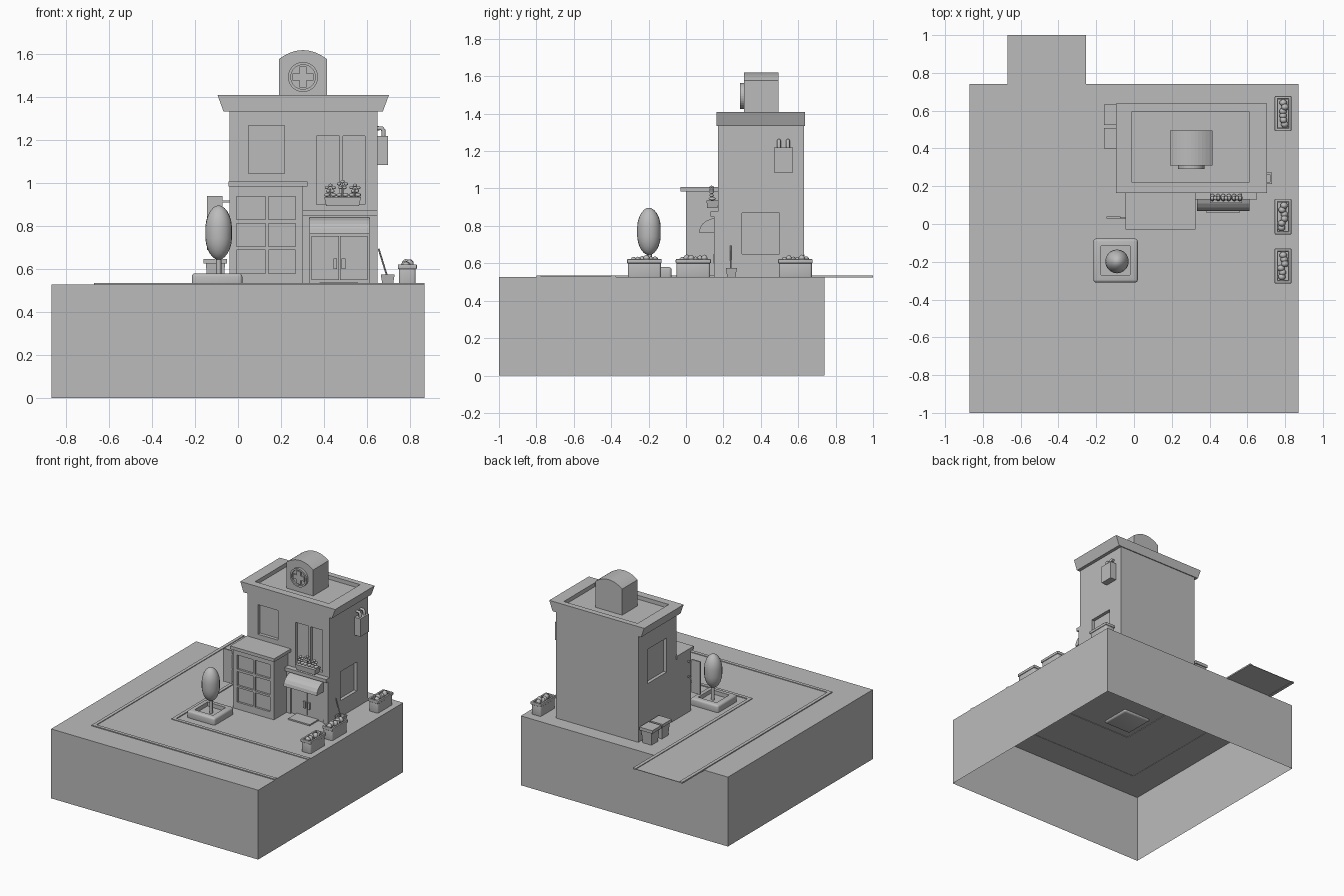
import bpy, bmesh, math, random
from mathutils import Vector

random.seed(4)
scene = bpy.context.scene
if "Cube" in scene.objects:
    bpy.data.objects.remove(scene.objects["Cube"], do_unlink=True)

grey = bpy.data.materials.new("plain_grey")
grey.use_nodes = True
grey.diffuse_color = (0.5, 0.5, 0.5, 1)
grey.node_tree.nodes["Principled BSDF"].inputs["Base Color"].default_value = (0.5, 0.5, 0.5, 1)


def finish(name, bm):
    bmesh.ops.recalc_face_normals(bm, faces=bm.faces)
    mesh = bpy.data.meshes.new(name)
    bm.to_mesh(mesh)
    bm.free()
    mesh.materials.append(grey)
    obj = bpy.data.objects.new(name, mesh)
    scene.collection.objects.link(obj)
    return obj


def activate(obj):
    bpy.ops.object.select_all(action='DESELECT')
    obj.select_set(True)
    bpy.context.view_layer.objects.active = obj


def smooth(obj):
    activate(obj)
    bpy.ops.object.shade_smooth_by_angle(angle=math.radians(40))


def add_box(bm, x, y, z):
    verts = bmesh.ops.create_cube(bm, size=1)["verts"]
    for v in verts:
        v.co = [(r[0] + r[1]) / 2 + c * (r[1] - r[0]) for r, c in zip((x, y, z), v.co)]
    return verts


def box(name, x, y, z, taper=1.0, round_by=0):
    """Box from ranges; taper scales the bottom, round_by bevels every edge."""
    bm = bmesh.new()
    add_box(bm, x, y, z)
    mid = Vector((sum(x) / 2, sum(y) / 2, 0))
    for v in bm.verts:
        if v.co.z < sum(z) / 2:
            v.co.x, v.co.y = mid.x + (v.co.x - mid.x) * taper, mid.y + (v.co.y - mid.y) * taper
    if round_by:
        bmesh.ops.bevel(bm, geom=bm.edges[:], offset=round_by, segments=3, profile=0.5, affect='EDGES')
    obj = finish(name, bm)
    if round_by:
        smooth(obj)
    return obj


def prism(name, points, axis, a, b):
    """Extrude a closed profile from a to b along x or y."""
    bm = bmesh.new()
    place = (lambda p: (a, p[0], p[1])) if axis == 'x' else (lambda p: (p[0], a, p[1]))
    face = bm.faces.new([bm.verts.new(place(p)) for p in points])
    new = bmesh.ops.extrude_face_region(bm, geom=[face])["geom"]
    shift = Vector((b - a, 0, 0)) if axis == 'x' else Vector((0, b - a, 0))
    bmesh.ops.translate(bm, verts=[g for g in new if isinstance(g, bmesh.types.BMVert)], vec=shift)
    return finish(name, bm)


def cut(obj, *holes):
    """Subtract boxes, each given as three ranges."""
    bm = bmesh.new()
    for hole in holes:
        add_box(bm, *hole)
    cutter = finish("cutter", bm)
    cutter.hide_render = True
    mod = obj.modifiers.new("openings", 'BOOLEAN')
    mod.object, mod.operation, mod.solver = cutter, 'DIFFERENCE', 'EXACT'
    activate(obj)
    bpy.ops.object.modifier_apply(modifier=mod.name)
    bpy.data.objects.remove(cutter, do_unlink=True)
    return obj


def rod(name, points, radius):
    curve = bpy.data.curves.new(name, 'CURVE')
    curve.dimensions, curve.bevel_depth, curve.bevel_resolution = '3D', radius, 2
    curve.use_fill_caps = True
    line = curve.splines.new('POLY')
    line.points.add(len(points) - 1)
    for p, co in zip(line.points, points):
        p.co = (*co, 1)
    curve.materials.append(grey)
    obj = bpy.data.objects.new(name, curve)
    scene.collection.objects.link(obj)
    activate(obj)
    bpy.ops.object.convert(target='MESH')
    return obj


def blobs(name, items):
    """Rounded lumps given as (centre, size)."""
    bm = bmesh.new()
    for centre, size in items:
        for v in bmesh.ops.create_icosphere(bm, subdivisions=2, radius=1)["verts"]:
            v.co = Vector(centre) + v.co * Vector(size)
    obj = finish(name, bm)
    smooth(obj)


G = 0.527  # ground level

# Hollow ground block, open below
bm = bmesh.new()
add_box(bm, (-0.87, 0.87), (-1, 0.74), (0, G))
bmesh.ops.delete(bm, geom=[f for f in bm.faces if f.calc_center_median().z < 0.01], context='FACES')
finish("ground_block", bm)

# Bent road with raised kerbs
box("road_long", (-0.67, -0.255), (-0.8, 1), (G - 0.002, G + 0.002))
box("road_short", (-0.255, 0.87), (-0.8, -0.4), (G - 0.002, G + 0.002))
K = (G - 0.004, G + 0.007)
box("outer_kerb_long", (-0.67, -0.645), (-0.8, 1), K)
box("outer_kerb_short", (-0.645, 0.87), (-0.8, -0.775), K)
box("inner_kerb_long", (-0.28, -0.255), (-0.4, 1), K)
box("inner_kerb_short", (-0.255, 0.87), (-0.4, -0.375), K)

# Main building with recessed windows
cut(box("main_building", (-0.04, 0.65), (0.17, 0.63), (G, 1.36)),
    ((0.05, 0.217), (0.1, 0.195), (1.045, 1.27)),
    ((0.365, 0.472), (0.1, 0.195), (0.9, 1.22)),
    ((0.49, 0.592), (0.1, 0.195), (0.9, 1.22)),
    ((0.625, 0.7), (0.3, 0.5), (0.65, 0.87)),
    ((-0.1, -0.015), (0.29, 0.52), (0.93, 1.19)))
cornice = [(-0.068, 1.335), (0.675, 1.335), (0.703, 1.41), (-0.095, 1.41)]
cut(prism("roof_cornice", cornice, 'y', 0.163, 0.637), ((-0.01, 0.61), (0.22, 0.595), (1.38, 1.5)))

# Arched roof sign with round cross emblem
arch = [(0.19, 1.36), (0.415, 1.36)]
arch += [(0.3025 + 0.1125 * t, 1.62 - 0.042 * t * t) for t in [1 - i / 6 for i in range(13)]]
prism("roof_sign", arch, 'y', 0.31, 0.495)


def circle(r):
    return [(0.303 + r * math.cos(i * math.pi / 16), 1.495 + r * math.sin(i * math.pi / 16)) for i in range(32)]


prism("emblem_disc", circle(0.058), 'y', 0.303, 0.312)
bm = bmesh.new()
loops = [[bm.verts.new((x, y, z)) for x, z in circle(r)]
         for r, y in ((0.07, 0.312), (0.07, 0.29), (0.057, 0.29), (0.057, 0.312))]
for a, b in zip(loops, loops[1:] + loops[:1]):
    for i in range(32):
        j = (i + 1) % 32
        bm.faces.new((a[i], a[j], b[j], b[i]))
finish("emblem_ring", bm)
w, l = 0.017, 0.048
quarter = [(l, -w), (l, w), (w, w)]
cross = []
for turn in range(4):
    cross += [(0.303 + x, 1.495 + z) for x, z in quarter]
    quarter = [(-z, x) for x, z in quarter]
prism("emblem_cross", cross, 'y', 0.293, 0.306)

# Front annex with six panes
panes = [(c, (-0.05, 0.015), r) for c in ((-0.007, 0.128), (0.142, 0.267))
         for r in ((0.58, 0.69), (0.705, 0.812), (0.83, 0.937))]
cut(box("annex", (-0.04, 0.302), (0, 0.18), (G, 0.99)), *panes)
box("annex_roof", (-0.045, 0.325), (-0.03, 0.175), (0.984, 1.008))

# Entrance: frame, double door, ledge, awning, step
cut(box("entrance_frame", (0.3, 0.65), (0.15, 0.18), (G, 0.855)), ((0.335, 0.61), (0.1, 0.164), (0.5, 0.82)))
for x, hx in (((0.342, 0.471), (0.444, 0.461)), ((0.475, 0.604), (0.482, 0.5))):
    box("door_leaf", x, (0.157, 0.168), (0.55, 0.755))
    box("door_handle", hx, (0.146, 0.16), (0.6, 0.65))
box("entrance_ledge", (0.3, 0.65), (0.13, 0.18), (0.85, 0.876))
curve = [(0.165 - 0.095 * math.sin(t), 0.765 + 0.077 * math.cos(t)) for t in [i * math.pi / 10 for i in range(6)]]
prism("awning", curve + [(0.165, 0.765)], 'x', 0.333, 0.612)
box("door_step", (0.38, 0.56), (0.06, 0.165), (G, G + 0.01))

# Window box and flowers
box("window_box", (0.402, 0.573), (0.11, 0.172), (0.895, 0.935), taper=0.9)
petals = []
for cx, cz in ((0.43, 0.975), (0.487, 0.992), (0.545, 0.975)):
    rod("flower_stem", [(cx, 0.14, 0.92), (cx, 0.14, cz)], 0.004)
    for k in range(5):
        a = k * math.tau / 5 + 0.3
        petals.append(((cx + 0.017 * math.cos(a), 0.137, cz + 0.015 * math.sin(a)), (0.01, 0.012, 0.008)))
    petals += [((cx + s * 0.015, 0.14, 0.945), (0.014, 0.02, 0.009)) for s in (-1, 1)]
blobs("window_flowers", petals)

# Wall meter box with two bent pipes
box("meter_box", (0.645, 0.7), (0.47, 0.572), (1.085, 1.22))
for y in (0.497, 0.545):
    rod("meter_pipe", [(0.678, y, 1.2), (0.678, y, 1.245), (0.67, y, 1.256), (0.64, y, 1.256)], 0.01)

# Hanging plate sign on brackets
box("hanging_sign", (-0.145, -0.072), (0.029, 0.039), (0.69, 0.94))
for z in (0.915, 0.8):
    box("sign_bracket", (-0.08, -0.035), (0.03, 0.038), (z - 0.005, z + 0.005))

# Two bins with lids
for y in (0.4, 0.525):
    box("bin_body", (-0.15, -0.06), (y + 0.007, y + 0.1), (G, 0.63), taper=0.82)
    box("bin_lid", (-0.16, -0.052), (y, y + 0.108), (0.625, 0.648))

# Bucket with a leaning stick
cut(box("bucket", (0.665, 0.73), (0.213, 0.272), (G, 0.575), taper=0.75),
    ((0.675, 0.72), (0.222, 0.263), (0.55, 0.6)))
rod("leaning_stick", [(0.7, 0.24, 0.55), (0.655, 0.24, 0.695)], 0.004)

# Raised bed with tree
cut(box("tree_bed", (-0.215, 0.02), (-0.31, -0.077), (G - 0.015, 0.58), round_by=0.015),
    ((-0.175, -0.02), (-0.27, -0.117), (0.55, 0.65)))
rod("tree_trunk", [(-0.09, -0.195, 0.54), (-0.09, -0.195, 0.7)], 0.012)
bm = bmesh.new()
for v in bmesh.ops.create_uvsphere(bm, u_segments=20, v_segments=14, radius=1)["verts"]:
    fat = 1 + 0.12 * (1 - v.co.z ** 2) * abs(v.co.z)
    v.co = (-0.09 + v.co.x * 0.062 * fat, -0.198 + v.co.y * 0.063 * fat, 0.77 + v.co.z * 0.127)
smooth(finish("tree_crown", bm))

# Three rounded flower troughs
for y0, y1 in ((-0.315, -0.13), (-0.055, 0.133), (0.492, 0.677)):
    cut(box("trough", (0.75, 0.828), (y0 + 0.004, y1 - 0.004), (G - 0.01, 0.615), round_by=0.012),
        ((0.762, 0.816), (y0 + 0.018, y1 - 0.018), (0.6, 0.65)))
    box("trough_rim_front", (0.745, 0.76), (y0, y1), (0.6, 0.622), round_by=0.004)
    box("trough_rim_back", (0.818, 0.833), (y0, y1), (0.6, 0.622), round_by=0.004)
    for y in (y0, y1 - 0.015):
        box("trough_rim_end", (0.75, 0.828), (y, y + 0.015), (0.6, 0.622), round_by=0.004)
    blobs("trough_plants", [((0.789 + random.uniform(-0.012, 0.012), y0 + 0.035 + i * (y1 - y0 - 0.07) / 5,
                              0.613 + random.uniform(-0.003, 0.012)), (0.02, 0.018, 0.023)) for i in range(6)])
